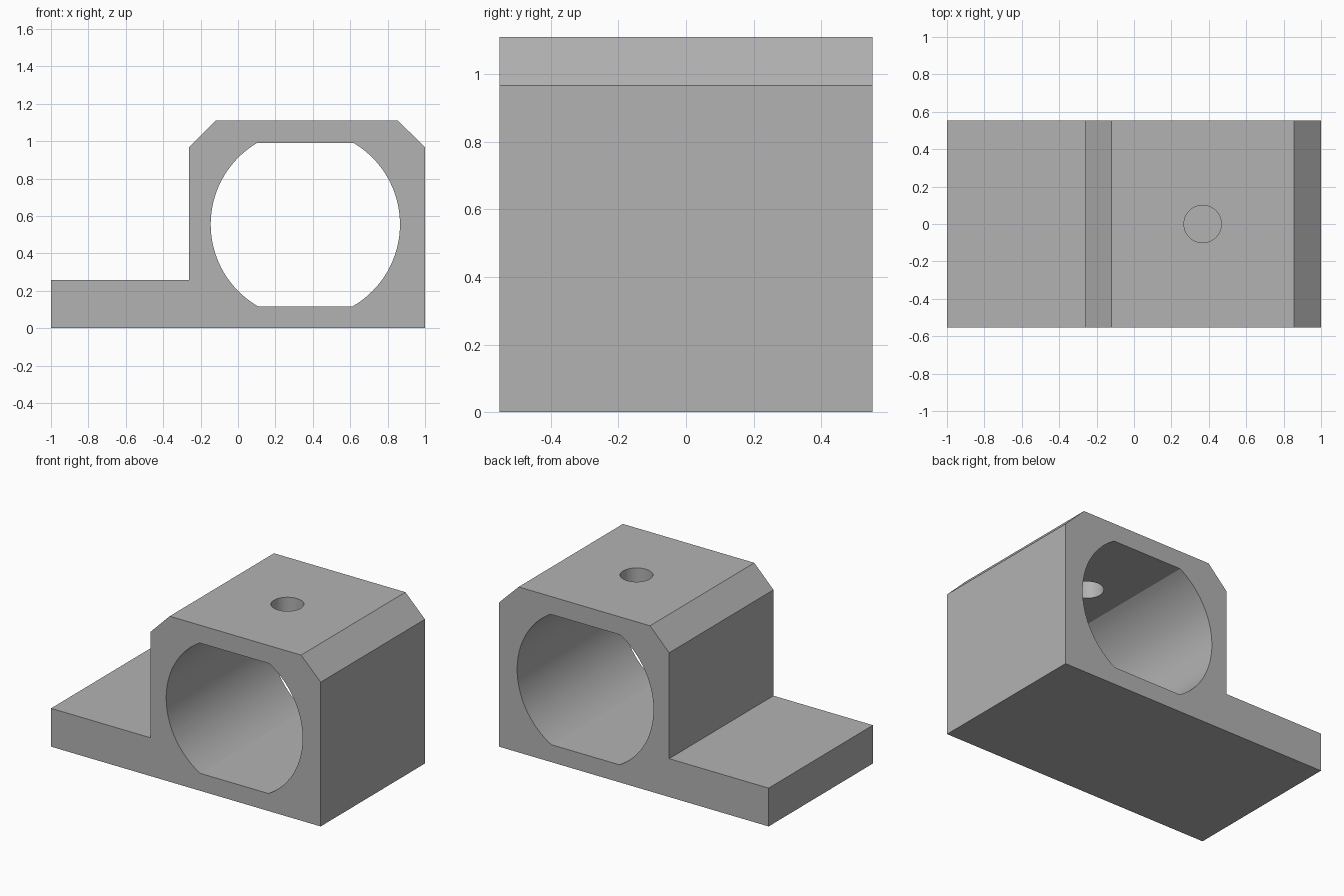
import bpy, bmesh, math
from mathutils import Vector

cube = bpy.data.objects.get("Cube")
if cube:
    bpy.data.objects.remove(cube, do_unlink=True)

DEPTH = 1.105
BORE_X, BORE_Z, BORE_R = 0.36, 0.555, 0.506
BORE_FLOOR, BORE_CEILING = 0.117, 0.99

grey = bpy.data.materials.new("plain grey")
grey.use_nodes = True
colour = (0.45, 0.45, 0.45, 1)
grey.diffuse_color = colour
grey.node_tree.nodes["Principled BSDF"].inputs["Base Color"].default_value = colour


def extrude_profile(name, points, depth):
    """Extrude an x-z outline along y, centred on y = 0."""
    bm = bmesh.new()
    face = bm.faces.new([bm.verts.new((x, -depth / 2, z)) for x, z in points])
    result = bmesh.ops.extrude_face_region(bm, geom=[face])
    moved = [v for v in result["geom"] if isinstance(v, bmesh.types.BMVert)]
    bmesh.ops.translate(bm, verts=moved, vec=Vector((0, depth, 0)))
    bmesh.ops.recalc_face_normals(bm, faces=bm.faces)
    mesh = bpy.data.meshes.new(name)
    bm.to_mesh(mesh)
    bm.free()
    obj = bpy.data.objects.new(name, mesh)
    bpy.context.collection.objects.link(obj)
    mesh.materials.append(grey)
    return obj


def arc(start, end, steps=40):
    """Points on the bore circle between two angles."""
    angles = [start + (end - start) * i / steps for i in range(steps + 1)]
    return [(BORE_X + BORE_R * math.cos(a), BORE_Z + BORE_R * math.sin(a)) for a in angles]


# Chamfered housing with its mounting foot
housing = extrude_profile("bearing_housing", [
    (-1, 0), (1, 0), (1, 0.967), (0.855, 1.11), (-0.12, 1.11),
    (-0.262, 0.967), (-0.262, 0.257), (-1, 0.257)], DEPTH)

# Round bore with a flat floor and ceiling
low = math.asin((BORE_FLOOR - BORE_Z) / BORE_R)
high = math.asin((BORE_CEILING - BORE_Z) / BORE_R)
bore = extrude_profile("bore_cutter",
                       arc(low, high) + arc(math.pi - high, math.pi - low), DEPTH + 0.2)

# Small vertical hole from the top into the bore
bpy.ops.mesh.primitive_cylinder_add(vertices=48, radius=0.1, depth=0.5,
                                    location=(0.367, 0, 1.05))
oil_hole = bpy.context.object
oil_hole.name = "top_hole_cutter"
oil_hole.data.materials.append(grey)

# Cut both openings, then drop the cutters
for cutter in (bore, oil_hole):
    cut = housing.modifiers.new(cutter.name, "BOOLEAN")
    cut.operation = "DIFFERENCE"
    cut.solver = "EXACT"
    cut.object = cutter
    cutter.hide_render = True

bpy.ops.object.select_all(action="DESELECT")
housing.select_set(True)
bpy.context.view_layer.objects.active = housing
for cutter in (bore, oil_hole):
    bpy.ops.object.modifier_apply(modifier=cutter.name)
    bpy.data.objects.remove(cutter, do_unlink=True)

bpy.ops.object.shade_smooth_by_angle(angle=math.radians(15))
